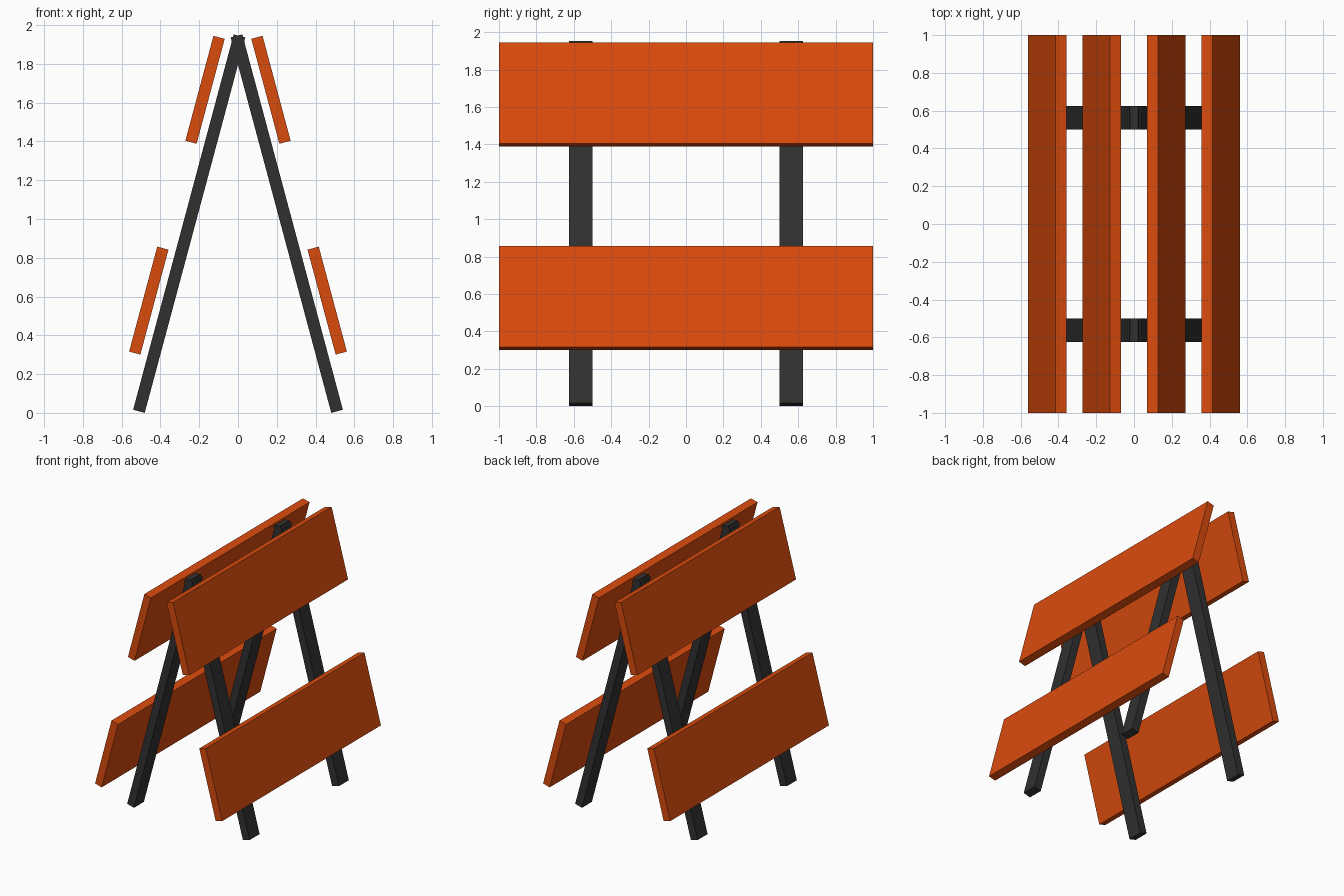
import bpy
from math import radians

cube = bpy.data.objects.get("Cube")
if cube:
    bpy.data.objects.remove(cube, do_unlink=True)

LEAN = radians(15)


def make_material(name, colour):
    mat = bpy.data.materials.new(name)
    mat.use_nodes = True
    mat.diffuse_color = colour
    mat.node_tree.nodes["Principled BSDF"].inputs["Base Color"].default_value = colour
    return mat


orange = make_material("orange_paint", (0.70, 0.07, 0.004, 1))
black = make_material("black_paint", (0.03, 0.03, 0.03, 1))


def leaning_box(name, side, centre, size, mat):
    """Box leaning towards the ridge; side is +1 for left, -1 for right."""
    x, y, z = centre
    bpy.ops.mesh.primitive_cube_add(size=1, location=(side * x, y, z))
    obj = bpy.context.object
    obj.name = name
    obj.scale = size
    bpy.ops.object.transform_apply(location=False, rotation=False, scale=True)
    obj.rotation_euler.y = -side * LEAN
    obj.data.materials.append(mat)


for side, side_name in ((1, "left"), (-1, "right")):
    # Legs, crossing at the ridge
    for y, end in ((-0.5625, "front"), (0.5625, "back")):
        leaning_box(f"{end}_{side_name}_leg", side, (0.2515, y, 0.976),
                    (0.062, 0.125, 2.004), black)
    # Boards, standing off the legs
    for x, z, level in ((0.46, 0.579, "lower"), (0.17, 1.666, "upper")):
        leaning_box(f"{level}_{side_name}_board", side, (x, 0, z),
                    (0.06, 2.0, 0.56), orange)
